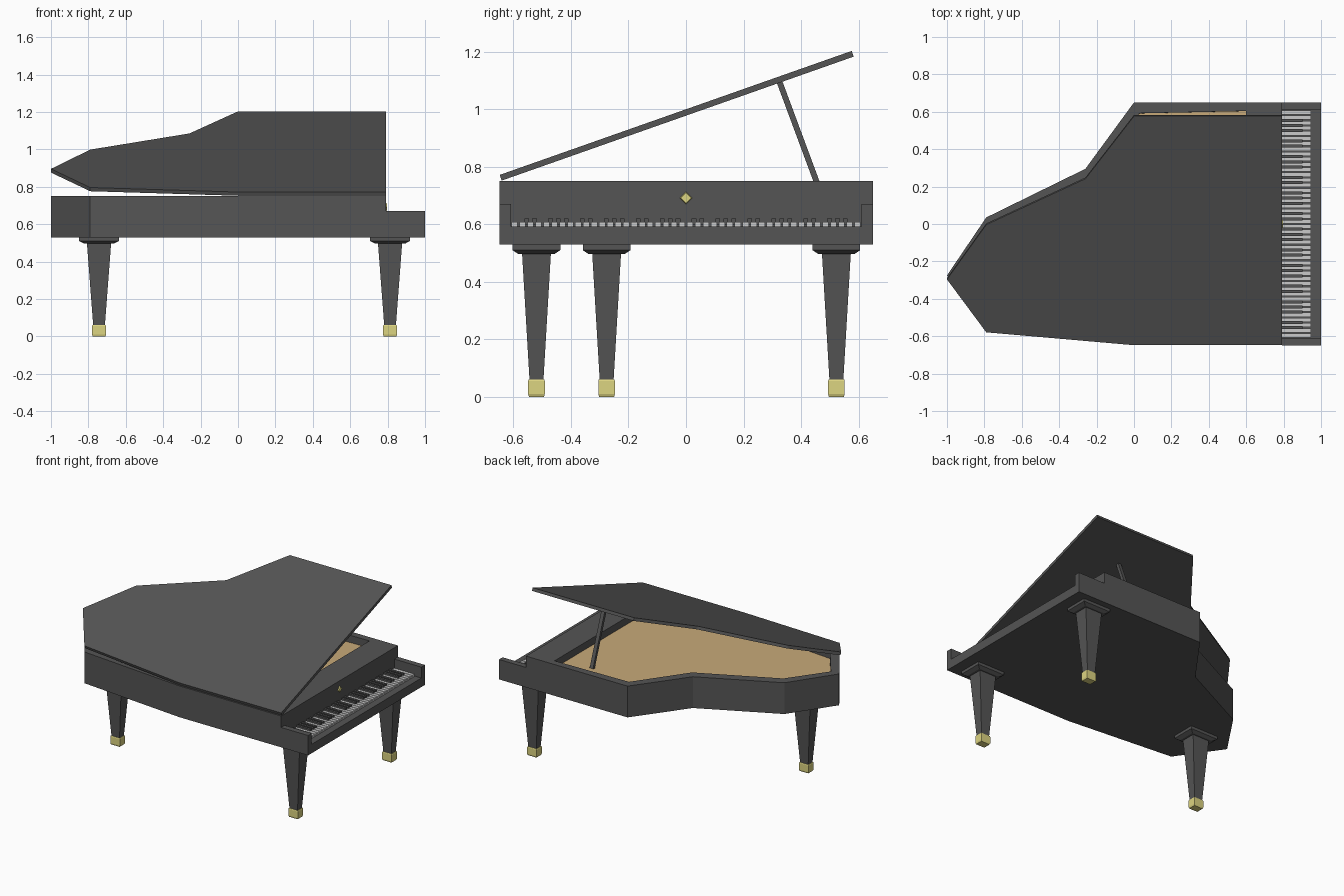
import bpy, bmesh, math
from mathutils import Matrix, Vector

if "Cube" in bpy.data.objects:
    bpy.data.objects.remove(bpy.data.objects["Cube"])


def material(name, rgb):
    m = bpy.data.materials.new(name)
    m.diffuse_color = (*rgb, 1)
    m.use_nodes = True
    m.node_tree.nodes["Principled BSDF"].inputs["Base Color"].default_value = m.diffuse_color
    return m


BLACK = material("black_lacquer", (0.09, 0.09, 0.09))
GOLD = material("brass", (0.72, 0.66, 0.22))
WOOD = material("soundboard_wood", (0.58, 0.40, 0.19))
IVORY = material("ivory", (0.85, 0.85, 0.83))


def finish(bm, name, *mats):
    bmesh.ops.recalc_face_normals(bm, faces=bm.faces)
    me = bpy.data.meshes.new(name)
    bm.to_mesh(me)
    bm.free()
    ob = bpy.data.objects.new(name, me)
    for m in mats:
        me.materials.append(m)
    bpy.context.collection.objects.link(ob)
    return ob


def add_box(bm, lo, hi):
    lo, hi = Vector(lo), Vector(hi)
    mat = Matrix.Translation((lo + hi) / 2) @ Matrix.Diagonal((*(hi - lo), 1))
    bmesh.ops.create_cube(bm, size=1, matrix=mat)


def box(name, lo, hi, mat=BLACK):
    bm = bmesh.new()
    add_box(bm, lo, hi)
    return finish(bm, name, mat)


def prism(bm, outline, z0, z1):
    """Extrude a plan outline and return its top face."""
    low = [bm.verts.new((x, y, z0)) for x, y in outline]
    high = [bm.verts.new((x, y, z1)) for x, y in outline]
    n = len(outline)
    bm.faces.new(low[::-1])
    for i in range(n):
        j = (i + 1) % n
        bm.faces.new((low[i], low[j], high[j], high[i]))
    return bm.faces.new(high)


def square_loft(name, x, y, rings, mat):
    """Stack of rectangles (half depth in y, z); x is stretched."""
    bm = bmesh.new()
    loops = [[bm.verts.new((x + sx * h * 1.29, y + sy * h, z))
              for sx, sy in ((-1, -1), (1, -1), (1, 1), (-1, 1))] for h, z in rings]
    for a, b in zip(loops, loops[1:]):
        for i in range(4):
            j = (i + 1) % 4
            bm.faces.new((a[i], a[j], b[j], b[i]))
    bm.faces.new(loops[0][::-1])
    bm.faces.new(loops[-1])
    return finish(bm, name, mat)


OUTLINE = [(0.79, -0.648), (0.79, 0.65), (0, 0.65), (-0.26, 0.295),
           (-0.79, 0.035), (-1, -0.275), (-0.79, -0.575), (0, -0.648)]

# Case with a recessed soundboard
bm = bmesh.new()
top = prism(bm, OUTLINE, 0.53, 0.75)
bmesh.ops.recalc_face_normals(bm, faces=bm.faces)
bmesh.ops.inset_region(bm, faces=[top], thickness=0.065)
for v in top.verts:
    if v.co.x > 0.5:
        v.co.x = 0.6
bmesh.ops.inset_region(bm, faces=[top], thickness=0.0005)
for v in top.verts:
    v.co.z = 0.70
top.material_index = 1
finish(bm, "case", BLACK, WOOD)

# Open lid, hinged along the straight side
bm = bmesh.new()
prism(bm, [(x, y + 0.648) for x, y in OUTLINE], 0, 0.021)
bm.transform(Matrix.Translation((0, -0.641, 0.752)) @ Matrix.Rotation(math.radians(19.4), 4, 'X'))
finish(bm, "lid", BLACK)

# Lid prop
a, b = Vector((0.4, 0.472, 0.70)), Vector((0.4, 0.325, 1.096))
bm = bmesh.new()
add_box(bm, (-0.013, -0.01, 0), (0.013, 0.01, (b - a).length))
bm.transform(Matrix.Translation(a) @ Matrix.Rotation(math.atan2(a.y - b.y, b.z - a.z), 4, 'X'))
finish(bm, "lid_prop", BLACK)

# Keyboard surround
box("key_bed", (0.79, -0.61, 0.53), (0.95, 0.61, 0.585))
box("key_slip", (0.95, -0.61, 0.53), (1, 0.61, 0.593))
for side, y in (("left", -0.629), ("right", 0.63)):
    box(side + "_cheek", (0.79, y - 0.02, 0.53), (1, y + 0.02, 0.67))

# Keys: the white row starts one note below the first octave
white, black = bmesh.new(), bmesh.new()
COUNT = 44
step = 1.22 / COUNT
for i in range(COUNT):
    y = -0.61 + (i + 0.5) * step
    add_box(white, (0.79, y - step / 2 + 0.003, 0.585), (0.947, y + step / 2 - 0.003, 0.608))
    if (i - 1) % 7 not in (2, 6) and i < COUNT - 1:
        e = y + step / 2
        add_box(black, (0.79, e - 0.008, 0.6), (0.9, e + 0.008, 0.62))
finish(white, "white_keys", IVORY)
finish(black, "black_keys", BLACK)

# Diamond ornament on the fallboard
bm = bmesh.new()
bmesh.ops.create_cone(bm, cap_ends=True, segments=4, radius1=0.022, radius2=0.018, depth=0.008,
                      matrix=Matrix.Translation((0.793, 0, 0.692)) @ Matrix.Rotation(math.pi / 2, 4, 'Y'))
finish(bm, "diamond_ornament", GOLD)

# Legs with flared tops and brass feet
for name, x, y in (("front_left", 0.813, -0.52), ("front_right", 0.813, 0.523), ("tail", -0.743, -0.276)):
    square_loft(name + "_leg", x, y, [(0.024, 0.055), (0.05, 0.496), (0.062, 0.496),
                                      (0.083, 0.51), (0.083, 0.532)], BLACK)
    square_loft(name + "_foot", x, y, [(0.026, 0), (0.029, 0.01), (0.029, 0.055), (0.027, 0.061)], GOLD)
